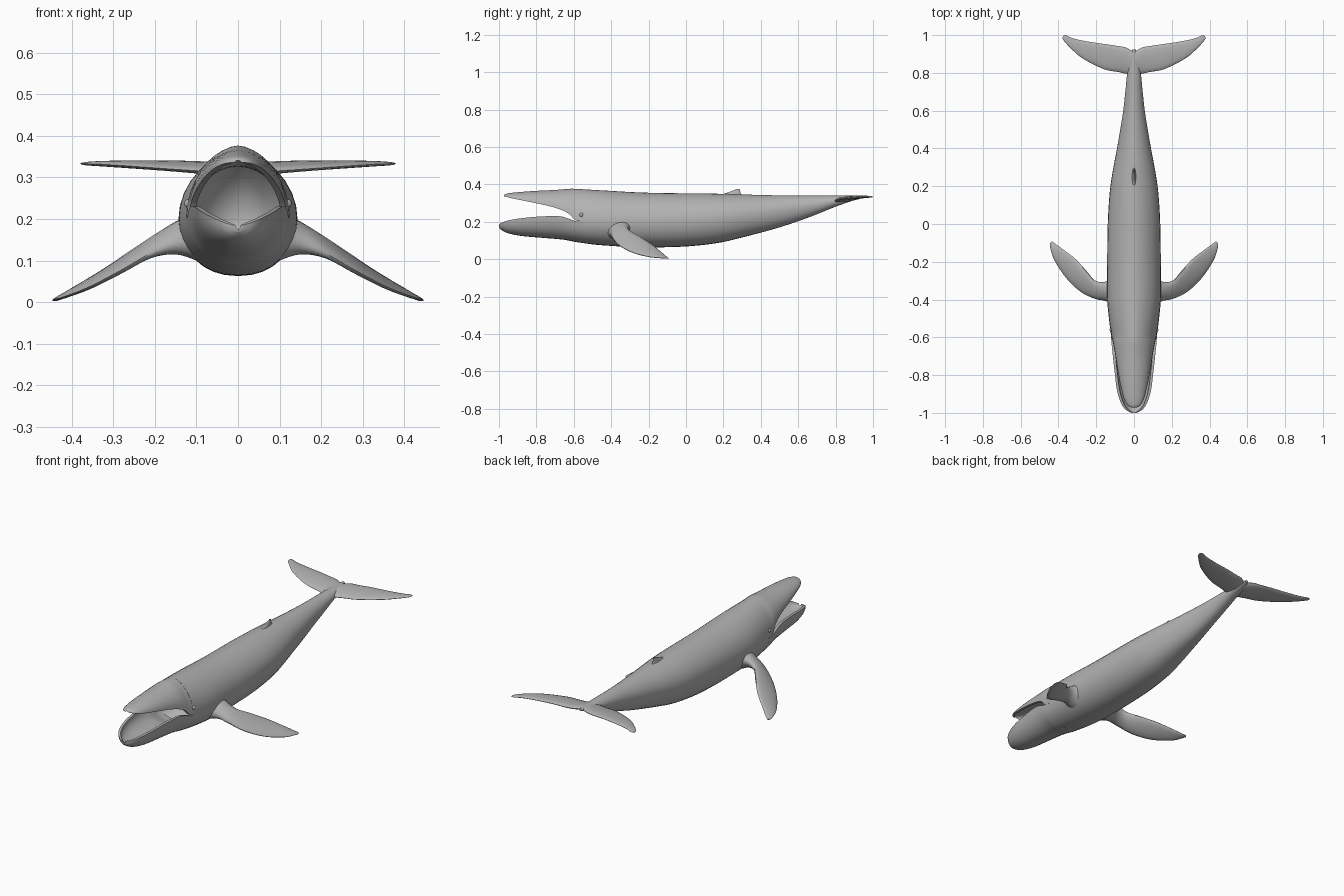
import bpy, bmesh, math
from mathutils import Vector

if "Cube" in bpy.data.objects:
    bpy.data.objects.remove(bpy.data.objects["Cube"])

skin = bpy.data.materials.new("whale_grey")
skin.diffuse_color = (0.45, 0.45, 0.45, 1)
skin.use_nodes = True
skin.node_tree.nodes["Principled BSDF"].inputs["Base Color"].default_value = skin.diffuse_color


def smooth(stations, n=4):
    """Catmull-Rom interpolation of station tuples."""
    out = []
    for i in range(len(stations) - 1):
        p1, p2 = stations[i], stations[i + 1]
        p0 = stations[i - 1] if i else p1
        p3 = stations[i + 2] if i + 2 < len(stations) else p2
        for k in range(n):
            t = k / n
            out.append(tuple(
                0.5 * (2 * b + (c - a) * t + (2 * a - 5 * b + 4 * c - d) * t * t
                       + (3 * b - a - 3 * c + d) * t ** 3)
                for a, b, c, d in zip(p0, p1, p2, p3)))
    out.append(stations[-1])
    return out


def finish(obj, angle=50):
    obj.data.materials.append(skin)
    bpy.ops.object.select_all(action='DESELECT')
    obj.select_set(True)
    bpy.context.view_layer.objects.active = obj
    bpy.ops.object.shade_smooth_by_angle(angle=math.radians(angle))


def loft(name, rings):
    """Skin a list of equal-length rings and cap both ends."""
    bm = bmesh.new()
    vr = [[bm.verts.new(p) for p in r] for r in rings]
    n = len(vr[0])
    for a, b in zip(vr, vr[1:]):
        for i in range(n):
            j = (i + 1) % n
            bm.faces.new((a[i], a[j], b[j], b[i]))
    bm.faces.new(vr[0])
    bm.faces.new(vr[-1])
    bmesh.ops.recalc_face_normals(bm, faces=bm.faces)
    me = bpy.data.meshes.new(name)
    bm.to_mesh(me)
    bm.free()
    obj = bpy.data.objects.new(name, me)
    bpy.context.collection.objects.link(obj)
    finish(obj)
    return obj


def arc(y, w, z_side, z_peak, power, n=16):
    """Half section from +x to -x, bulging towards z_peak."""
    pts = []
    for i in range(n + 1):
        t = math.pi * i / n
        c = math.cos(t)
        x = math.copysign(abs(c) ** power, c) * w if abs(c) > 1e-6 else 0
        pts.append(Vector((x, y, z_side + (z_peak - z_side) * math.sin(t))))
    return pts


TOP, BELLY = 1.2, 0.9   # back is slightly peaked, belly is full


def body_ring(y, w, zm, zb, zt):
    return arc(y, w, zm, zt, TOP) + arc(y, w, zm, zb, BELLY)[::-1][1:-1]


# Body with a hollow throat: y, half width, widest z, bottom, top
body = smooth([
    (-.57, .124, .203, .089, .375), (-.49, .134, .203, .078, .370),
    (-.40, .142, .200, .071, .365), (-.30, .143, .200, .065, .359),
    (-.20, .142, .200, .063, .355), (-.10, .141, .203, .064, .353),
    (.00, .139, .207, .068, .352), (.10, .134, .213, .077, .351),
    (.20, .125, .220, .092, .349), (.30, .109, .232, .116, .346),
    (.40, .090, .245, .142, .343), (.50, .073, .260, .170, .341),
    (.60, .057, .276, .203, .340), (.70, .046, .292, .240, .340),
    (.79, .037, .308, .277, .340), (.86, .027, .320, .302, .340),
    (.925, .010, .330, .324, .338)])
throat = [(-.46, .03, .20, .17, .24), (-.50, .08, .20, .13, .30),
          (-.57, .108, .203, .115, .345)]
loft("body", [body_ring(*s) for s in throat + body])


def jaw(name, stations, power, depth):
    """Jaw shell: outer arc plus a scooped inner arc."""
    rings = []
    for y, w, zr, zp in smooth(stations):
        inner = arc(y, max(w - .014, w * .55), zr, zr + (zp - zr) * depth, 1.0)
        rings.append(arc(y, w, zr, zp, power) + inner[::-1])
    loft(name, rings)


# Jaws: y, half width, rim z, peak z
jaw("upper_jaw", [
    (-.972, .012, .336, .343), (-.96, .033, .333, .350), (-.92, .055, .323, .356),
    (-.82, .078, .303, .364), (-.70, .098, .275, .370), (-.63, .111, .245, .376),
    (-.59, .120, .207, .376), (-.55, .126, .203, .373)], TOP, .72)
jaw("lower_jaw", [
    (-1.0, .012, .185, .170), (-.985, .042, .195, .155), (-.95, .068, .207, .138),
    (-.88, .090, .219, .124), (-.78, .103, .228, .115), (-.68, .114, .230, .107),
    (-.63, .119, .218, .100), (-.59, .122, .203, .092), (-.55, .127, .203, .086)],
    BELLY, .6)


def blade_ring(lead, trail, thick, up, n=16):
    """Elliptical blade section between a leading and a trailing point."""
    a, b = Vector(lead), Vector(trail)
    return [(a + b) / 2 + (a - b) / 2 * math.cos(2 * math.pi * i / n)
            + Vector(up) * thick / 2 * math.sin(2 * math.pi * i / n) for i in range(n)]


def blade(name, stations, up=(0, 0, 1), side=1):
    flip = Vector((side, 1, 1))
    loft(name, [[p * flip for p in blade_ring(s[:3], s[3:6], s[6], up)]
                for s in smooth(stations)])


# Flippers: leading point, trailing point, thickness
flipper = [
    (.10, -.43, .150, .10, -.27, .170, .120), (.15, -.408, .142, .15, -.305, .167, .075),
    (.21, -.395, .118, .205, -.300, .147, .045), (.285, -.357, .075, .25, -.25, .120, .036),
    (.36, -.285, .036, .31, -.185, .080, .028), (.42, -.195, .013, .375, -.135, .040, .019),
    (.443, -.13, .007, .42, -.102, .012, .010), (.446, -.105, .004, .436, -.092, .005, .004)]
# scaling each axis separately mirrors the blade
Vector_mul = Vector((1, 1, 1)) * Vector((1, 1, 1))


def mirrored_blade(name, stations, side):
    rings = []
    for s in smooth(stations):
        ring = blade_ring(s[:3], s[3:6], s[6], (0, 0, 1))
        rings.append([(p.x * side, p.y, p.z) for p in ring])
    loft(name, rings)


for label, side in (("left", 1), ("right", -1)):
    mirrored_blade(label + "_flipper", flipper, side)

# Tail flukes as one blade running tip to tip
fluke = [
    (.04, .795, .312, .045, .935, .332, .028), (.085, .805, .315, .09, .943, .332, .026),
    (.16, .82, .320, .15, .952, .335, .022), (.27, .875, .328, .24, .965, .335, .018),
    (.335, .93, .332, .32, .982, .334, .013), (.373, .972, .333, .357, .998, .333, .008),
    (.379, .988, .333, .372, .999, .333, .003)]
other = [(-s[0], s[1], s[2], -s[3]) + s[4:] for s in reversed(fluke)]
blade("tail_flukes", other + [(0, .79, .315, 0, .915, .330, .030)] + fluke)

# Small hooked dorsal fin
blade("dorsal_fin", [
    (0, .17, .335, 0, .32, .335, .030), (0, .205, .350, 0, .295, .348, .018),
    (0, .245, .364, 0, .290, .362, .010), (0, .275, .376, 0, .287, .374, .004)],
    up=(1, 0, 0))

# Eyes
for label, side in (("left", 1), ("right", -1)):
    bpy.ops.mesh.primitive_uv_sphere_add(segments=16, ring_count=8, radius=.011,
                                         location=(side * .118, -.56, .237))
    eye = bpy.context.object
    eye.name = label + "_eye"
    finish(eye)
